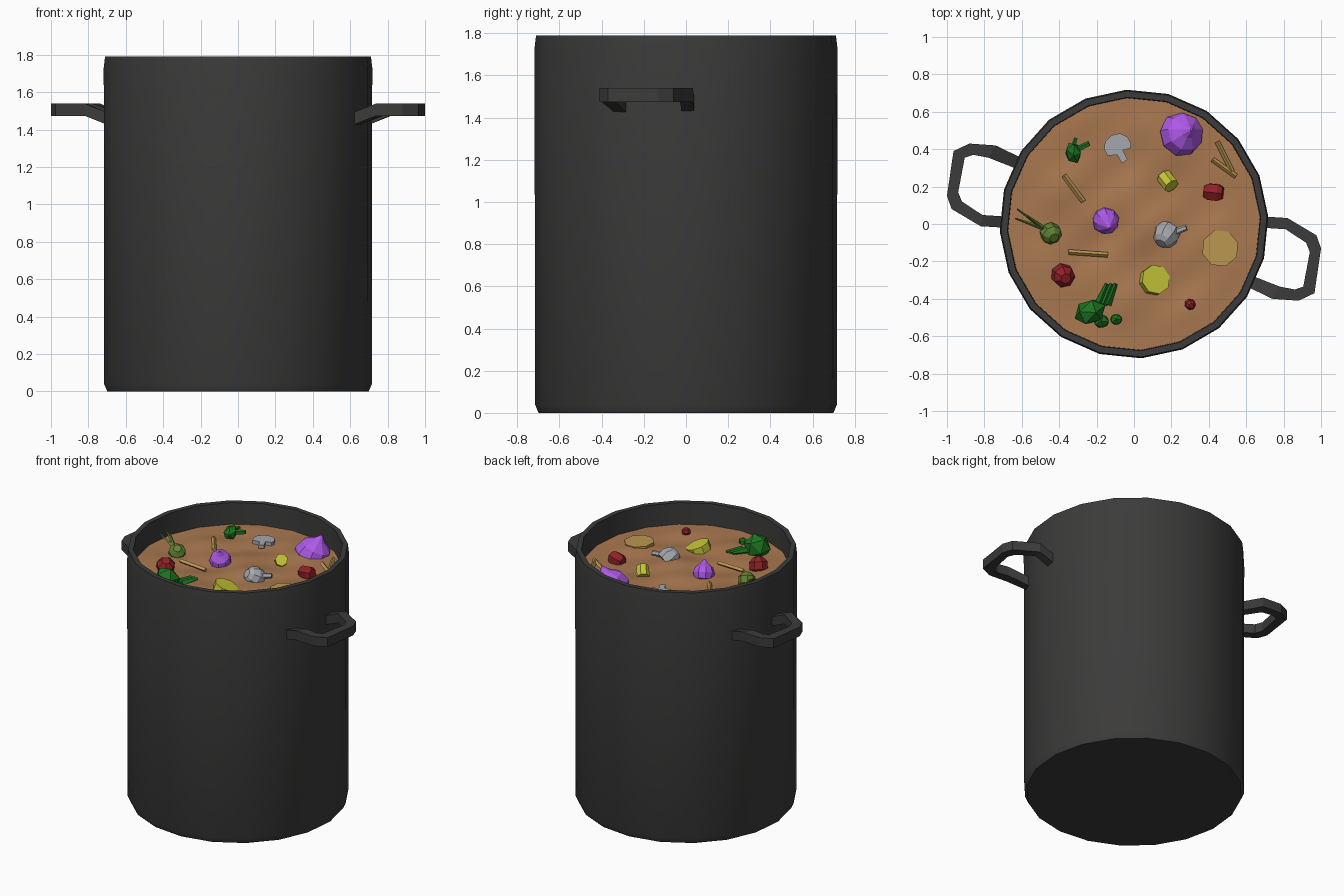
import bpy, bmesh, math
from mathutils import Vector, Euler, Matrix

if "Cube" in bpy.data.objects:
    bpy.data.objects.remove(bpy.data.objects["Cube"])

COLOURS = dict(iron=(.045, .044, .043), broth=(.40, .19, .08), purple=(.42, .10, .80),
               yellow=(.55, .55, .04), tan=(.50, .31, .08), red=(.28, .015, .02),
               green=(.012, .17, .015), olive=(.12, .22, .035), mushroom=(.38, .39, .43))
MATS = {}
for key, col in COLOURS.items():
    MATS[key] = bpy.data.materials.new(key)
    MATS[key].diffuse_color = (*col, 1)


def make(name, bm, mat, smooth=None):
    bmesh.ops.recalc_face_normals(bm, faces=bm.faces)
    me = bpy.data.meshes.new(name)
    bm.to_mesh(me)
    bm.free()
    ob = bpy.data.objects.new(name, me)
    bpy.context.collection.objects.link(ob)
    me.materials.append(MATS[mat])
    if smooth:
        bpy.ops.object.select_all(action='DESELECT')
        ob.select_set(True)
        bpy.context.view_layer.objects.active = ob
        bpy.ops.object.shade_smooth_by_angle(angle=math.radians(smooth))
    return ob


def lathe(bm, profile, n, phase=0.0):
    """Revolve (radius, z) points; open ends are capped."""
    rings = [[bm.verts.new((r * math.cos(phase + math.tau * i / n),
                            r * math.sin(phase + math.tau * i / n), z)) for i in range(n)]
             for r, z in profile]
    for a, b in zip(rings, rings[1:]):
        for i in range(n):
            bm.faces.new((a[i], a[(i + 1) % n], b[(i + 1) % n], b[i]))
    bm.faces.new(rings[0][::-1])
    bm.faces.new(rings[-1])


def turned(name, loc, profile, n, mat, tilt=(0, 0, 0)):
    bm = bmesh.new()
    lathe(bm, profile, n)
    bm.transform(Matrix.Translation(loc) @ Euler(tilt).to_matrix().to_4x4())
    return make(name, bm, mat)


def stick(name, a, b, r1, r2, n, mat):
    a, b = Vector(a), Vector(b)
    d = b - a
    tilt = d.to_track_quat('Z', 'Y').to_euler()
    return turned(name, a, [(r1, 0), (r2, d.length)], n, mat, tilt)


def chunk(name, loc, scale, mat, tilt=(0, 0, 0), sub=1):
    bm = bmesh.new()
    bmesh.ops.create_icosphere(bm, subdivisions=sub, radius=1)
    bm.transform(Matrix.LocRotScale(Vector(loc), Euler(tilt), Vector(scale)))
    return make(name, bm, mat)


# Pot shell, down to just under the broth
SIDES, PHASE = 20, math.radians(3.2)
bm = bmesh.new()
lathe(bm, [(.70, 0), (.717, .04), (.719, 1.73), (.712, 1.79), (.678, 1.79), (.672, 1.55)], SIDES, PHASE)
make("pot", bm, "iron", 30)

# Rippled broth
bm = bmesh.new()
rings, seg = 16, 40


def broth_z(x, y):
    fade = 1 - (math.hypot(x, y) / .675) ** 6
    return 1.637 + fade * (.013 * math.sin(9 * x + 5 * y + 1) * math.cos(8 * y - 4 * x)
                           + .010 * math.sin(17 * x - 6 * y) * math.sin(15 * y + 2))


loops = []
for j in range(1, rings + 1):
    r = .675 * j / rings
    pts = [(r * math.cos(PHASE + math.tau * i / seg), r * math.sin(PHASE + math.tau * i / seg))
           for i in range(seg)]
    loops.append([bm.verts.new((x, y, broth_z(x, y))) for x, y in pts])
mid = bm.verts.new((0, 0, broth_z(0, 0)))
for i in range(seg):
    k = (i + 1) % seg
    bm.faces.new((mid, loops[0][i], loops[0][k]))
    for a, b in zip(loops, loops[1:]):
        bm.faces.new((a[i], b[i], b[k], a[k]))
make("broth", bm, "broth", 60)

# Side handles: outer xy, inner xy, mid height
HANDLE = [(.69, .04, .69, -.02, 1.455), (.82, .032, .81, -.028, 1.507), (.975, -.06, .92, -.10, 1.507),
          (1.0, -.13, .94, -.15, 1.507), (.965, -.37, .905, -.335, 1.507), (.88, -.41, .86, -.35, 1.507),
          (.74, -.40, .78, -.335, 1.507), (.605, -.335, .64, -.28, 1.455)]
for side, turn, shift in (("right", 0, 0), ("left", math.pi, .02)):
    bm = bmesh.new()
    secs = [[bm.verts.new(p) for p in ((ox, oy, z - .033), (ox, oy, z + .033),
                                       (ix, iy, z + .033), (ix, iy, z - .033))]
            for ox, oy, ix, iy, z in HANDLE]
    for a, b in zip(secs, secs[1:]):
        for i in range(4):
            k = (i + 1) % 4
            bm.faces.new((a[i], a[k], b[k], b[i]))
    bm.faces.new(secs[0])
    bm.faces.new(secs[-1])
    bm.transform(Matrix.Translation((0, shift, 0)) @ Matrix.Rotation(turn, 4, 'Z'))
    make("handle_" + side, bm, "iron")

# Onions with pointed tips
ONION = [(.3, -.95), (.85, -.55), (1, 0), (.82, .5), (.35, .85), (.06, 1.2)]
for name, loc, s, tilt in (("onion_large", (.255, .48, 1.625), .122, (-.1, .4, .2)),
                           ("onion_small", (-.15, .015, 1.65), .073, (.5, .1, .3))):
    turned(name, loc, [(r * s, z * s) for r, z in ONION], 9, "purple", tilt)

# Vegetable slices
turned("squash_slice", (.11, -.30, 1.64), [(.08, -.025), (.08, .025)], 8, "yellow", (-.1, .35, .2))
turned("squash_piece", (.18, .23, 1.65), [(.042, -.04), (.042, .04)], 7, "yellow", (.9, .5, .3))
turned("potato_slice", (.46, -.13, 1.64), [(.098, -.02), (.1, .018)], 8, "tan", (0, .05, .3))

# Red pieces
turned("red_cube", (.425, .17, 1.65), [(.035, -.05), (.05, -.025), (.05, .025), (.035, .05)], 6, "red",
       (.3, 1.4, .2))
RED = [(.45, -.9), (.95, -.4), (.95, .4), (.45, .9)]
for i, (x, y, s) in enumerate(((-.38, -.275, .064), (.30, -.43, .03))):
    turned(f"red_berry_{i}", (x, y, 1.652), [(r * s, z * s) for r, z in RED], 7, "red", (.3, .3, 0))

# Sprout with stalks
turned("sprout", (-.445, -.05, 1.65), [(r * .058, z * .058) for r, z in RED], 8, "olive", (.5, .4, 0))
for i, (x, y, z) in enumerate(((-.625, .08, 1.72), (-.635, .03, 1.70), (-.57, .04, 1.73))):
    stick(f"sprout_stalk_{i}", (-.48, -.025, 1.66), (x, y, z), .013, .004, 4, "olive")

# Broccoli
chunk("broccoli_small", (-.325, .38, 1.66), (.045, .062, .045), "green", (.3, 0, .2))
stick("broccoli_small_stem", (-.32, .39, 1.66), (-.24, .43, 1.665), .018, .015, 5, "green")
stick("broccoli_small_twig", (-.33, .39, 1.67), (-.31, .46, 1.67), .014, .010, 5, "green")
chunk("broccoli_large", (-.235, -.47, 1.675), (.09, .07, .09), "green", (.2, .3, .5))
chunk("broccoli_side", (-.175, -.52, 1.66), (.045, .04, .045), "green")
chunk("broccoli_bud", (-.095, -.51, 1.655), (.035, .032, .032), "green")
for i, dx in enumerate((-.02, .005, .028)):
    stick(f"broccoli_leaf_{i}", (-.17 + dx, -.43, 1.65), (-.125 + dx, -.32, 1.66), .022, .010, 4, "green")

# Noodle sticks
for i, (x1, y1, x2, y2) in enumerate(((-.375, .26, -.27, .12), (-.35, -.15, -.14, -.165),
                                      (.445, .44, .525, .28), (.42, .345, .545, .255))):
    stick(f"noodle_{i}", (x1, y1, 1.655), (x2, y2, 1.65), .014, .014, 4, "tan")

# Whole mushroom and mushroom slice
turned("mushroom_cap", (.17, -.062, 1.645), [(.065, -.045), (.072, 0), (.055, .04), (.03, .06)], 8,
       "mushroom", (.5, -.9, .4))
stick("mushroom_stem", (.19, -.055, 1.655), (.28, -.018, 1.665), .02, .017, 6, "mushroom")
bm = bmesh.new()
outline = [(-.16, .40), (-.155, .44), (-.12, .475), (-.075, .485), (-.035, .465), (-.015, .43), (-.02, .405),
           (-.06, .395), (-.035, .345), (-.065, .325), (-.09, .37), (-.14, .365)]
face = bm.faces.new([bm.verts.new((x, y, 1.635)) for x, y in outline])
top = bmesh.ops.extrude_face_region(bm, geom=[face])["geom"]
bmesh.ops.translate(bm, vec=(0, 0, .025), verts=[v for v in top if isinstance(v, bmesh.types.BMVert)])
make("mushroom_slice", bm, "mushroom")

for m in bpy.data.materials:
    if m.users and not m.is_grease_pencil:
        m.use_nodes = True
        m.node_tree.nodes["Principled BSDF"].inputs["Base Color"].default_value = m.diffuse_color
